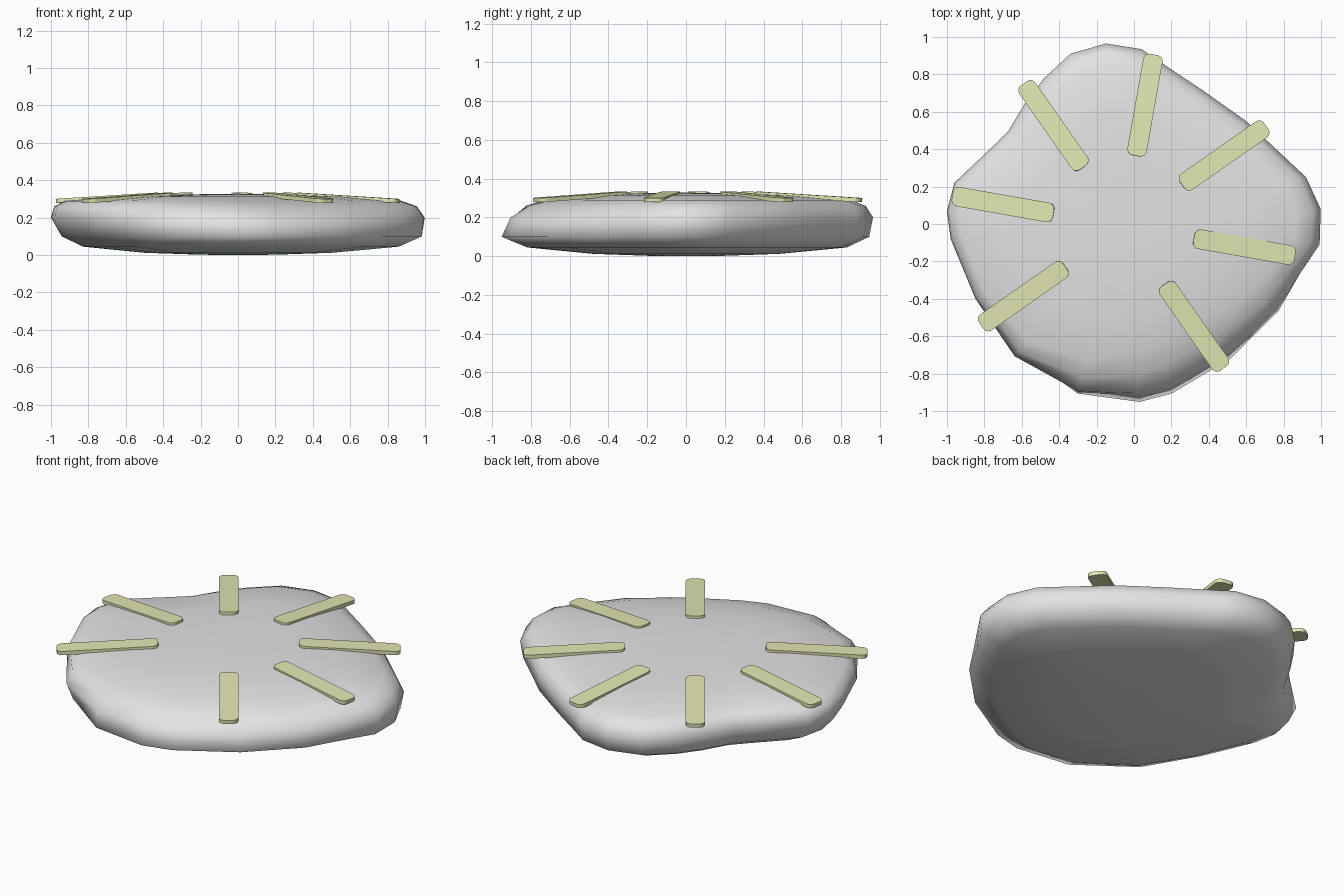
import bpy
import bmesh
from math import radians, cos, sin
from mathutils import Vector

default_cube = bpy.data.objects.get("Cube")
if default_cube:
    bpy.data.objects.remove(default_cube, do_unlink=True)


def make_material(name, colour):
    material = bpy.data.materials.new(name)
    material.use_nodes = True
    material.diffuse_color = (*colour, 1)
    shader = next(node for node in material.node_tree.nodes if node.type == 'BSDF_PRINCIPLED')
    shader.inputs["Base Color"].default_value = (*colour, 1)
    return material


def mesh_from_bmesh(bm, name, material):
    bmesh.ops.recalc_face_normals(bm, faces=bm.faces)
    mesh = bpy.data.meshes.new(name)
    bm.to_mesh(mesh)
    bm.free()
    mesh.materials.append(material)
    return mesh


def add_object(name, mesh):
    obj = bpy.data.objects.new(name, mesh)
    bpy.context.collection.objects.link(obj)
    return obj


stone_grey = make_material("stone grey", (.77, .77, .77))
pale_olive = make_material("pale olive", (.83, .87, .49))

# Rock: an irregular plan outline, lofted through a stack of rings
outline = [Vector(point) for point in (
    (-.15, .965), (-.34, .91), (-.48, .78), (-.58, .65), (-.67, .5), (-.76, .41),
    (-.96, .22), (-1, .07), (-.98, -.08), (-.85, -.4), (-.65, -.72), (-.31, -.935),
    (.03, -.96), (.2, -.91), (.52, -.72), (.78, -.47), (.9, -.27), (1, -.11),
    (1, .08), (.92, .25), (.6, .55), (.36, .72), (.12, .88), (.04, .935))]

# Each level: height, scale, extra scale on the sloping front, extra on the undercut left
levels = (
    (.002, .2, 0, 0),
    (.012, .5, 0, 0),
    (.045, .86, 0, -.04),
    (.1, .98, .02, -.05),
    (.2, 1, -.06, 0),
    (.26, .96, -.13, .03),
    (.29, .88, -.18, .06),
    (.312, .62, -.08, .02),
    (.323, .35, 0, 0))

front_direction = Vector((.25, -.97))
left_direction = Vector((-.9, -.44))


def lean(point, direction):
    return max(0, point.normalized().dot(direction)) ** 2


bm = bmesh.new()
rings = []
for height, scale, front, left in levels:
    ring = []
    for point in outline:
        size = scale + front * lean(point, front_direction) + left * lean(point, left_direction)
        ring.append(bm.verts.new((point.x * size, point.y * size, height)))
    rings.append(ring)

count = len(outline)
for lower, upper in zip(rings, rings[1:]):
    for i in range(count):
        j = (i + 1) % count
        bm.faces.new((lower[i], lower[j], upper[j], upper[i]))
for ring, height in ((rings[0], 0), (rings[-1], .328)):
    centre = bm.verts.new((0, 0, height))
    for i in range(count):
        bm.faces.new((ring[i], ring[(i + 1) % count], centre))
for face in bm.faces:
    face.smooth = True
add_object("rock", mesh_from_bmesh(bm, "rock", stone_grey))

# Plank: a thin slab with rounded corners in plan
bm = bmesh.new()
bmesh.ops.create_cube(bm, size=1)
bmesh.ops.scale(bm, vec=(.55, .105, .022), verts=bm.verts)
corners = [edge for edge in bm.edges
           if abs(edge.verts[0].co.z - edge.verts[1].co.z) > .01]
bmesh.ops.bevel(bm, geom=corners, offset=.032, segments=4, profile=.5, affect='EDGES')
plank_mesh = mesh_from_bmesh(bm, "plank", pale_olive)

# Planks: spokes at eighth turns, with a gap at the front
hub = Vector((-.055, -.01))
spoke_radius = .655
for step in range(8):
    if step == 4:
        continue
    angle = radians(80 + 45 * step)
    plank = add_object(f"plank_{step}", plank_mesh)
    plank.location = (hub.x + spoke_radius * cos(angle),
                      hub.y + spoke_radius * sin(angle), .306)
    plank.rotation_euler = (0, radians(3.5), angle)
